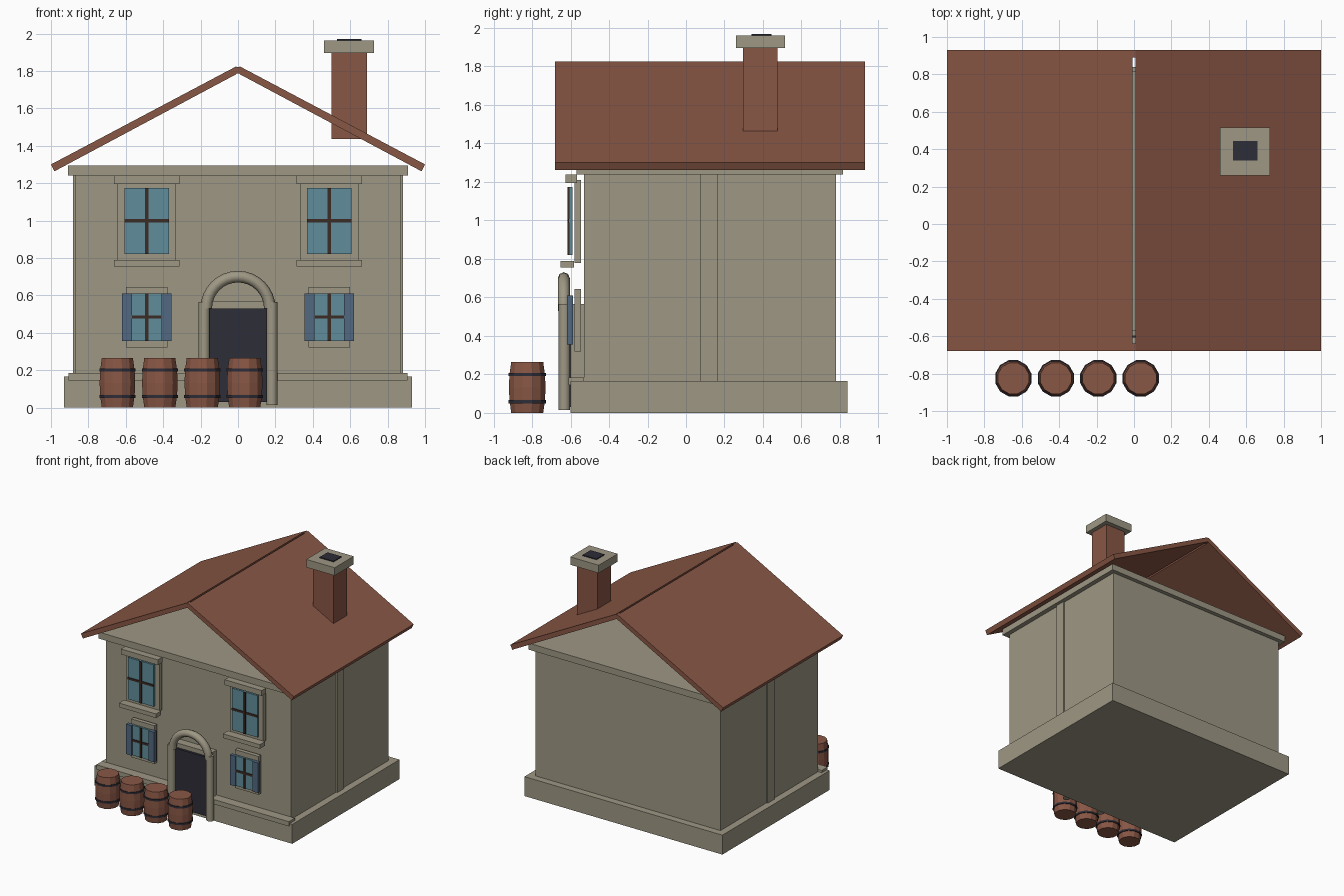
import bpy, bmesh, math
from mathutils import Matrix, Vector

if "Cube" in bpy.data.objects:
    bpy.data.objects.remove(bpy.data.objects["Cube"])


def material(name, r, g, b):
    m = bpy.data.materials.new(name)
    m.use_nodes = True
    m.diffuse_color = (r, g, b, 1)
    m.node_tree.nodes["Principled BSDF"].inputs["Base Color"].default_value = (r, g, b, 1)
    return m


STONE = material("warm stone", 0.34, 0.31, 0.23)
BRICK = material("red brown clay", 0.25, 0.095, 0.06)
GLASS = material("blue glass", 0.12, 0.27, 0.33)
SHUTTER = material("slate blue paint", 0.085, 0.14, 0.22)
DARK = material("dark iron", 0.027, 0.026, 0.038)
WOOD = material("dark brown wood", 0.045, 0.024, 0.017)


def finish(name, bm, mat, smooth=False):
    bmesh.ops.recalc_face_normals(bm, faces=bm.faces)
    me = bpy.data.meshes.new(name)
    bm.to_mesh(me)
    bm.free()
    me.materials.append(mat)
    ob = bpy.data.objects.new(name, me)
    bpy.context.collection.objects.link(ob)
    if smooth:
        bpy.ops.object.select_all(action="DESELECT")
        ob.select_set(True)
        bpy.context.view_layer.objects.active = ob
        bpy.ops.object.shade_smooth_by_angle(angle=math.radians(50))
    return ob


def box(name, x, y, z, mat):
    """Box from its (low, high) extents."""
    bm = bmesh.new()
    size = Vector((x[1] - x[0], y[1] - y[0], z[1] - z[0]))
    centre = Vector((sum(x), sum(y), sum(z))) / 2
    bmesh.ops.create_cube(bm, size=1, matrix=Matrix.Translation(centre) @ Matrix.Diagonal(size).to_4x4())
    return finish(name, bm, mat)


def lathe(name, x, y, profile, mat, sides=12, smooth=False):
    """Closed solid of revolution from (radius, height) pairs."""
    bm = bmesh.new()
    rings = []
    for r, z in profile:
        rings.append([bm.verts.new((x + r * math.cos(math.tau * (i + 0.5) / sides),
                                    y + r * math.sin(math.tau * (i + 0.5) / sides), z))
                      for i in range(sides)])
    for a, b in zip(rings, rings[1:]):
        for i in range(sides):
            j = (i + 1) % sides
            bm.faces.new((a[i], a[j], b[j], b[i]))
    bm.faces.new(rings[0])
    bm.faces.new(rings[-1])
    return finish(name, bm, mat, smooth)


def prism(name, profile, y0, y1, mat):
    """Extrude an (x, z) outline along y."""
    bm = bmesh.new()
    face = bm.faces.new([bm.verts.new((x, y0, z)) for x, z in profile])
    ext = bmesh.ops.extrude_face_region(bm, geom=[face], use_keep_orig=True)
    moved = [v for v in ext["geom"] if isinstance(v, bmesh.types.BMVert)]
    bmesh.ops.translate(bm, verts=moved, vec=(0, y1 - y0, 0))
    return finish(name, bm, mat)


def around(c, half):
    return (c - half, c + half)


# Main masonry
box("plinth", (-0.93, 0.93), (-0.6, 0.84), (0, 0.165), STONE)
box("walls", (-0.87, 0.87), (-0.53, 0.78), (0.165, 1.25), STONE)
box("plinth_band", (-0.905, 0.905), (-0.61, -0.53), (0.145, 0.185), STONE)
box("cornice", (-0.91, 0.91), (-0.57, 0.815), (1.24, 1.295), STONE)

# Roof slopes, open under the gables, with a narrow slot along the ridge
for side, s in (("right", -1), ("left", 1)):
    slope = [(0.008, 1.825), (1.0, 1.30), (0.982, 1.263), (0.008, 1.783)]
    prism("roof_" + side, [(s * x, z) for x, z in slope], -0.68, 0.93, BRICK)
    box("pilaster_" + side, around(s * 0.87, 0.012), (0.075, 0.165), (0.165, 1.24), STONE)
box("ridge_end_front", (-0.01, 0.01), (-0.68, -0.64), (1.785, 1.822), BRICK)
box("ridge_end_back", (-0.01, 0.01), (0.89, 0.93), (1.785, 1.822), BRICK)

# Chimney
box("chimney_stack", (0.5, 0.69), (0.295, 0.475), (1.437, 1.9), BRICK)
box("chimney_cap", (0.46, 0.727), (0.26, 0.515), (1.895, 1.962), STONE)
box("chimney_flue", (0.53, 0.66), (0.34, 0.445), (1.93, 1.97), DARK)

# Windows
for side, x in (("right", -0.488), ("left", 0.488)):
    up = "upper_window_"
    box(up + "surround_" + side, around(x, 0.155), (-0.58, -0.545), (0.78, 1.21), STONE)
    box(up + "glass_" + side, around(x, 0.12), (-0.607, -0.59), (0.82, 1.175), GLASS)
    box(up + "upright_" + side, around(x, 0.01), (-0.615, -0.6), (0.82, 1.175), WOOD)
    box(up + "crossbar_" + side, around(x, 0.12), (-0.613, -0.6), (0.99, 1.008), WOOD)
    box(up + "lintel_" + side, around(x, 0.174), (-0.627, -0.567), (1.195, 1.24), STONE)
    box(up + "sill_" + side, around(x, 0.174), (-0.652, -0.583), (0.755, 0.79), STONE)

    low = "lower_window_"
    box(low + "surround_" + side, around(x, 0.11), (-0.58, -0.545), (0.32, 0.645), STONE)
    box(low + "glass_" + side, around(x, 0.082), (-0.607, -0.59), (0.355, 0.61), GLASS)
    box(low + "upright_" + side, around(x, 0.009), (-0.615, -0.6), (0.355, 0.61), WOOD)
    box(low + "crossbar_" + side, around(x, 0.08), (-0.613, -0.6), (0.475, 0.493), WOOD)
    for edge, s in (("a", -1), ("b", 1)):
        box(f"shutter_{side}_{edge}", around(x + s * 0.106, 0.026), (-0.618, -0.587), (0.355, 0.61), SHUTTER)

# Doorway
box("door_surround", (-0.17, 0.17), (-0.6, -0.53), (0.16, 0.567), STONE)
box("door", (-0.155, 0.155), (-0.62, -0.595), (0.03, 0.53), DARK)
for side, s in (("right", -1), ("left", 1)):
    lathe("door_post_" + side, s * 0.181, -0.632, [(0.031, 0.015), (0.031, 0.565)], STONE, smooth=True)

# Round arch swept over the door
bm = bmesh.new()
bmesh.ops.create_circle(bm, segments=8, radius=0.031, matrix=Matrix.Translation((0.17, -0.635, 0.53)))
bmesh.ops.spin(bm, geom=bm.verts[:] + bm.edges[:], cent=(0, -0.635, 0.53), axis=(0, 1, 0),
               angle=-math.pi, steps=16, use_duplicate=False)
finish("door_arch", bm, STONE, smooth=True)

# Row of barrels
for n in range(4):
    x = -0.645 + n * 0.227
    lathe(f"barrel_{n + 1}", x, -0.825,
          [(0.086, 0), (0.096, 0.07), (0.098, 0.132), (0.096, 0.195), (0.086, 0.265)], BRICK)
    for z in (0.058, 0.2):
        lathe(f"barrel_hoop_{n + 1}", x, -0.825, [(0.1, z - 0.008), (0.1, z + 0.008)], DARK)
